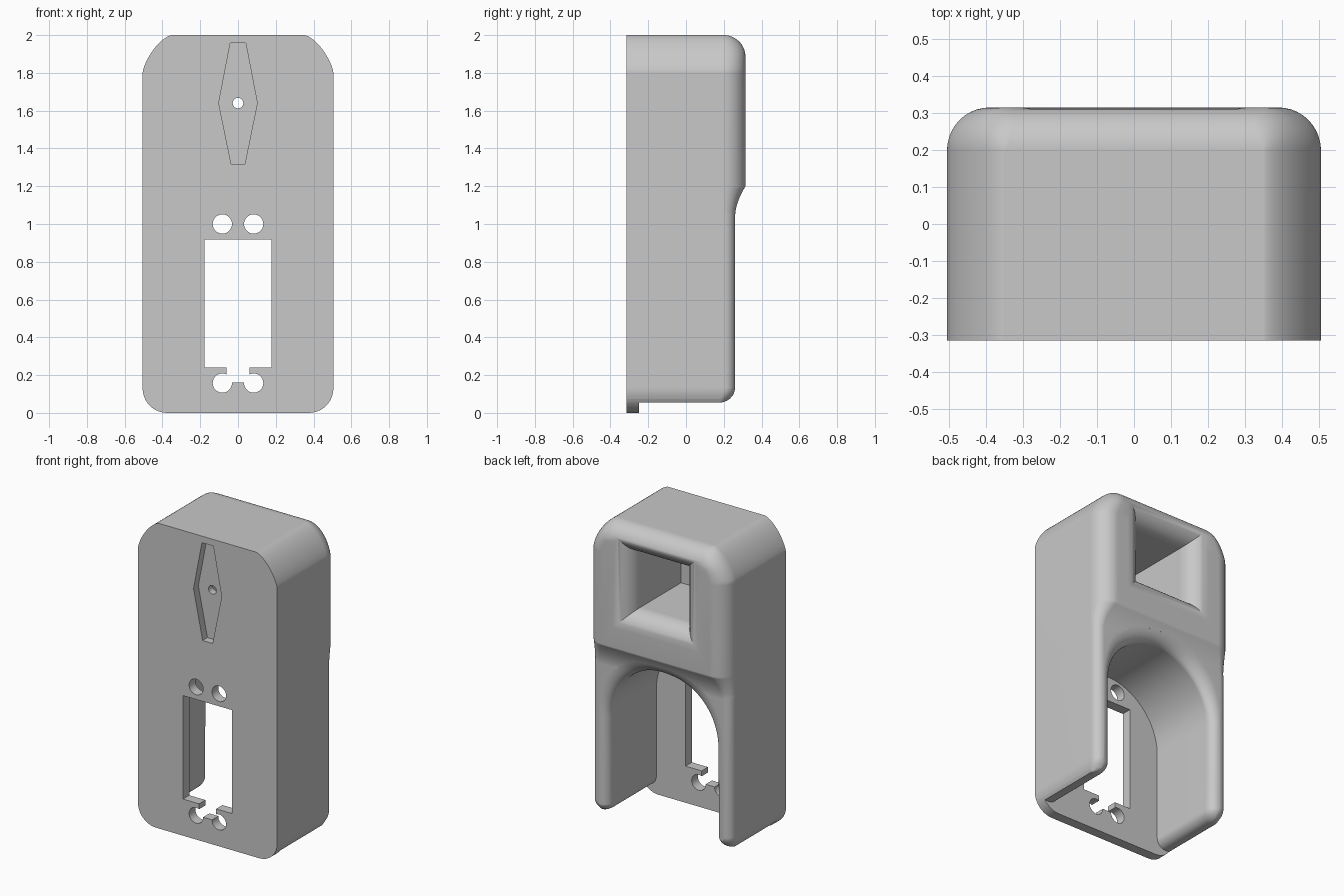
import bpy, bmesh
from math import sin, cos, pi, sqrt, radians

if "Cube" in bpy.data.objects:
    bpy.data.objects.remove(bpy.data.objects["Cube"])

grey = bpy.data.materials.new("plain grey")
grey.use_nodes = True
COLOUR = (0.58, 0.58, 0.58, 1)
grey.diffuse_color = COLOUR
grey.node_tree.nodes["Principled BSDF"].inputs["Base Color"].default_value = COLOUR

FRONT, BACK, PLATE, FOOT = -0.315, 0.315, -0.25, 0.055
LIP = 0.06  # rounding of the bay mouth


def loft(name, rings):
    """Closed solid through rings of equal point count."""
    bm = bmesh.new()
    rows = [[bm.verts.new(p) for p in ring] for ring in rings]
    n = len(rows[0])
    for a, b in zip(rows, rows[1:]):
        for i in range(n):
            j = (i + 1) % n
            bm.faces.new((a[i], a[j], b[j], b[i]))
    bm.faces.new(rows[0])
    bm.faces.new(rows[-1])
    bmesh.ops.recalc_face_normals(bm, faces=bm.faces)
    mesh = bpy.data.meshes.new(name)
    bm.to_mesh(mesh)
    bm.free()
    mesh.materials.append(grey)
    obj = bpy.data.objects.new(name, mesh)
    bpy.context.collection.objects.link(obj)
    return obj


def prism(name, outline, y0, y1):
    return loft(name, [[(x, y, z) for x, z in outline] for y in (y0, y1)])


def box(x, z0, z1):
    return [(-x, z0), (x, z0), (x, z1), (-x, z1)]


def circle(x, z, r, n=32):
    return [(x + r * cos(2 * pi * i / n), z + r * sin(2 * pi * i / n)) for i in range(n)]


# Outer shell: half width, depth and corner radius as functions of height
def half_width(z):
    if z < 0.13:
        return 0.375 + sqrt(0.13 ** 2 - (0.13 - z) ** 2)
    if z > 1.8:
        t = min(1, (z - 1.8) / 0.2)
        return 0.35 + 0.155 * (1 - t ** 1.4) ** 0.65
    return 0.505


def depth(z):
    if z < FOOT + 0.08:
        return 0.18 + sqrt(max(0, 0.08 ** 2 - (FOOT + 0.08 - z) ** 2))
    if z < 1.2:
        return 0.26 + 0.055 * max(0, (z - 1.04) / 0.16) ** 1.8
    return BACK - 0.115 + sqrt(0.115 ** 2 - max(0, z - 1.885) ** 2)


def corner(z):
    base = 0.055 + 0.06 * min(1, max(0, (z - 1.04) / 0.16))
    edge = depth(z) - (0.18 if z < 1 else BACK - 0.115)
    return max(0.004, min(base, edge))


def section(z):
    w, d, r = half_width(z), depth(z), corner(z)
    arc = [(w - r + r * cos(i * pi / 20), d - r + r * sin(i * pi / 20)) for i in range(11)]
    right = [(w, FRONT)] + arc
    return [(x, y, z) for x, y in right] + [(-x, y, z) for x, y in reversed(right)]


levels = [0.135 * (1 - cos(i * pi / 20)) for i in range(11)]
levels += [FOOT, 0.063, 0.073] + [1.04 + 0.016 * i for i in range(11)]
levels += [1.8 + 0.2 * sin(i * pi / 32) for i in range(17)]
body = loft("holder_body", [section(z) for z in sorted(set(levels))])

cutters = []

# Space under the side walls, leaving the front plate longer
cutters.append(prism("wall_foot_cut", box(0.7, -0.1, FOOT), PLATE, 0.5))


# Arched bay, open at the back and bottom; it flares at the feet and
# its squarer mouth follows the stepped back of the shell
def arch(grow):
    flare = LIP - grow
    side = [(0.39 + LIP, -0.2)]
    for i in range(6, -1, -1):
        a = i * pi / 12
        side.append((0.39 + grow + flare * (1 - cos(a)), FOOT + LIP * (1 - sin(a))))
    for i in range(17):
        a = i * pi / 32
        r = 0.39 + grow * (1 + 0.6 * sin(2 * a) ** 2)
        side.append((r * cos(a), 0.69 + r * sin(a)))
    return side + [(-x, z) for x, z in reversed(side[:-1])]


rings = [[(x, PLATE, z) for x, z in arch(0)]]
for i in range(9):
    a = i * pi / 16
    rings.append([(x, 0.2 + LIP * sin(a) + depth(z) - 0.26, z) for x, z in arch(LIP * (1 - cos(a)))])
rings.append([(x, 0.5, z) for x, z in arch(LIP)])
cutters.append(loft("bay_cut", rings))


# Square pocket with a flared mouth
def square(y, h):
    return [(x, y, 1.64 + z) for x, z in box(h, -h, h)]


flare = [(0.195 + 0.12 * sin(i * pi / 20), 0.19 + 0.12 * (1 - cos(i * pi / 20))) for i in range(11)]
cutters.append(loft("pocket_cut", [square(y, h) for y, h in [(-0.22, 0.19)] + flare + [(0.5, 0.31)]]))

# Diamond recess and its screw hole
diamond = [(-0.041, 1.957), (0.041, 1.957), (0.102, 1.64), (0.036, 1.317), (-0.036, 1.317), (-0.102, 1.64)]
cutters.append(prism("recess_cut", diamond, -0.4, FRONT + 0.05))
cutters.append(prism("screw_hole_cut", circle(0, 1.64, 0.028), -0.4, -0.1))

# Window, neck and four round holes through the front plate
cutters.append(prism("window_cut", box(0.178, 0.24, 0.918), -0.4, -0.15))
cutters.append(prism("neck_cut", box(0.062, 0.16, 0.3), -0.4, -0.15))
for z in (0.158, 1.0):
    for side in (-1, 1):
        cutters.append(prism("round_hole_cut", circle(side * 0.083, z, 0.051), -0.4, -0.15))

bpy.ops.object.select_all(action="DESELECT")
bpy.context.view_layer.objects.active = body
body.select_set(True)
for cutter in cutters:
    cutter.hide_render = True
    mod = body.modifiers.new("cut", "BOOLEAN")
    mod.operation, mod.solver, mod.object = "DIFFERENCE", "EXACT", cutter
    bpy.ops.object.modifier_apply(modifier=mod.name)
    bpy.data.objects.remove(cutter)

bpy.ops.object.shade_smooth_by_angle(angle=radians(30))
weighted = body.modifiers.new("even shading", "WEIGHTED_NORMAL")
weighted.keep_sharp = True
